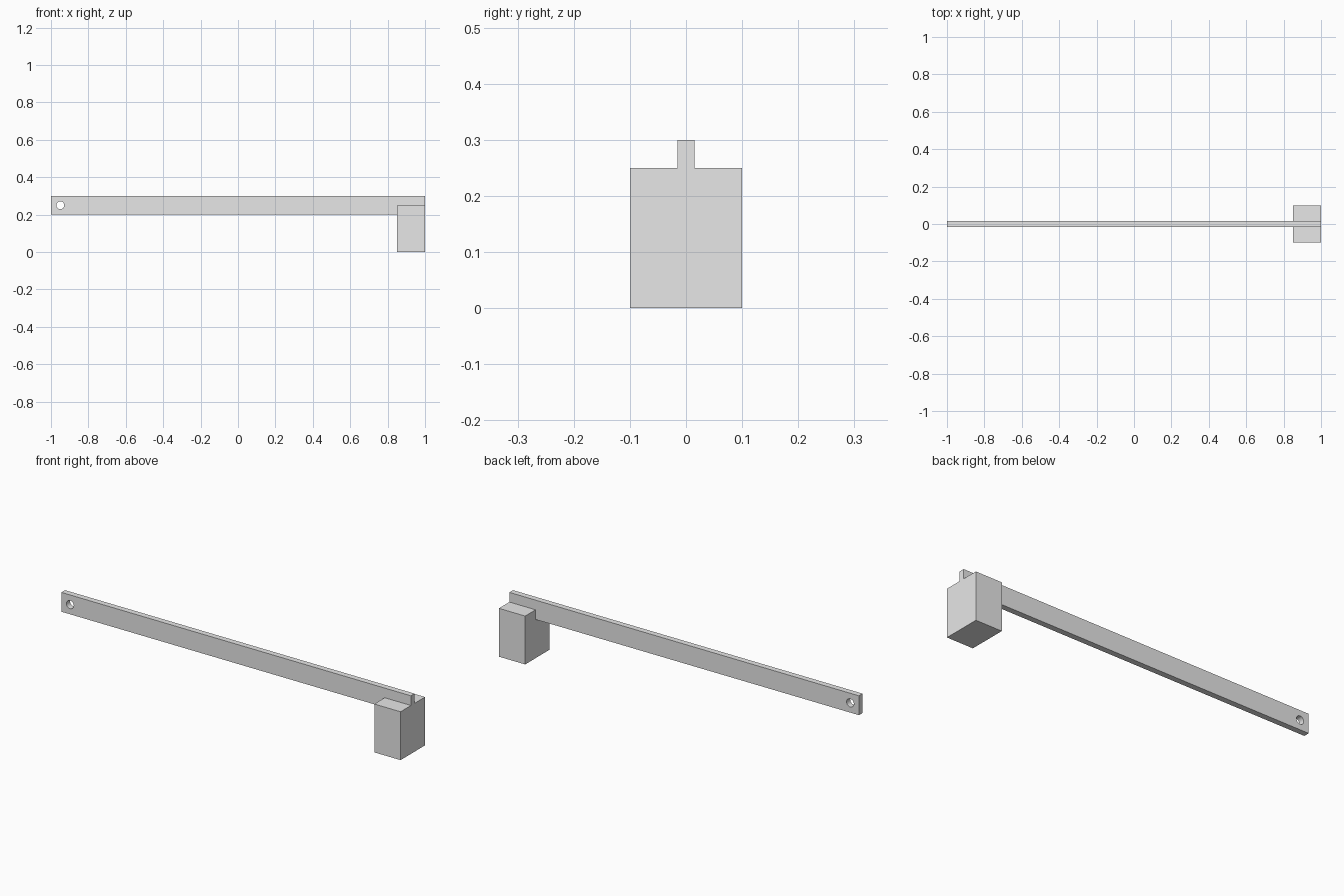
import bpy
from math import radians

default = bpy.data.objects.get("Cube")
if default:
    bpy.data.objects.remove(default, do_unlink=True)

steel = bpy.data.materials.new("light_grey")
steel.use_nodes = True
grey = (0.8, 0.8, 0.8, 1)
steel.diffuse_color = grey
steel.node_tree.nodes["Principled BSDF"].inputs["Base Color"].default_value = grey


def box(name, low, high):
    """Axis-aligned box between two corners."""
    centre = [(a + b) / 2 for a, b in zip(low, high)]
    bpy.ops.mesh.primitive_cube_add(size=1, location=centre)
    obj = bpy.context.object
    obj.name = name
    obj.scale = [b - a for a, b in zip(low, high)]
    bpy.ops.object.transform_apply(location=False, rotation=False, scale=True)
    obj.data.materials.append(steel)
    return obj


def boolean(obj, other, operation):
    """Combine two solids, then drop the helper."""
    mod = obj.modifiers.new(operation.lower(), 'BOOLEAN')
    mod.operation = operation
    mod.solver = 'EXACT'
    mod.object = other
    bpy.context.view_layer.objects.active = obj
    bpy.ops.object.modifier_apply(modifier=mod.name)
    bpy.data.objects.remove(other, do_unlink=True)


# Long flat handle merged with the block head at its end
hammer = box("hammer_handle_and_head", (-1, -0.015, 0.2), (1, 0.015, 0.3))
head = box("head", (0.85, -0.1, 0), (1, 0.1, 0.25))
boolean(hammer, head, 'UNION')

# Round hanging hole through the free end of the handle
bpy.ops.mesh.primitive_cylinder_add(vertices=32, radius=0.021, depth=0.2,
                                    location=(-0.95, 0, 0.25),
                                    rotation=(radians(90), 0, 0))
cutter = bpy.context.object
cutter.name = "hole_cutter"
cutter.hide_render = True
cutter.data.materials.append(steel)
boolean(hammer, cutter, 'DIFFERENCE')

# Smooth hole wall, crisp box edges
bpy.ops.object.select_all(action='DESELECT')
hammer.select_set(True)
bpy.context.view_layer.objects.active = hammer
bpy.ops.object.shade_smooth_by_angle(angle=radians(30))
